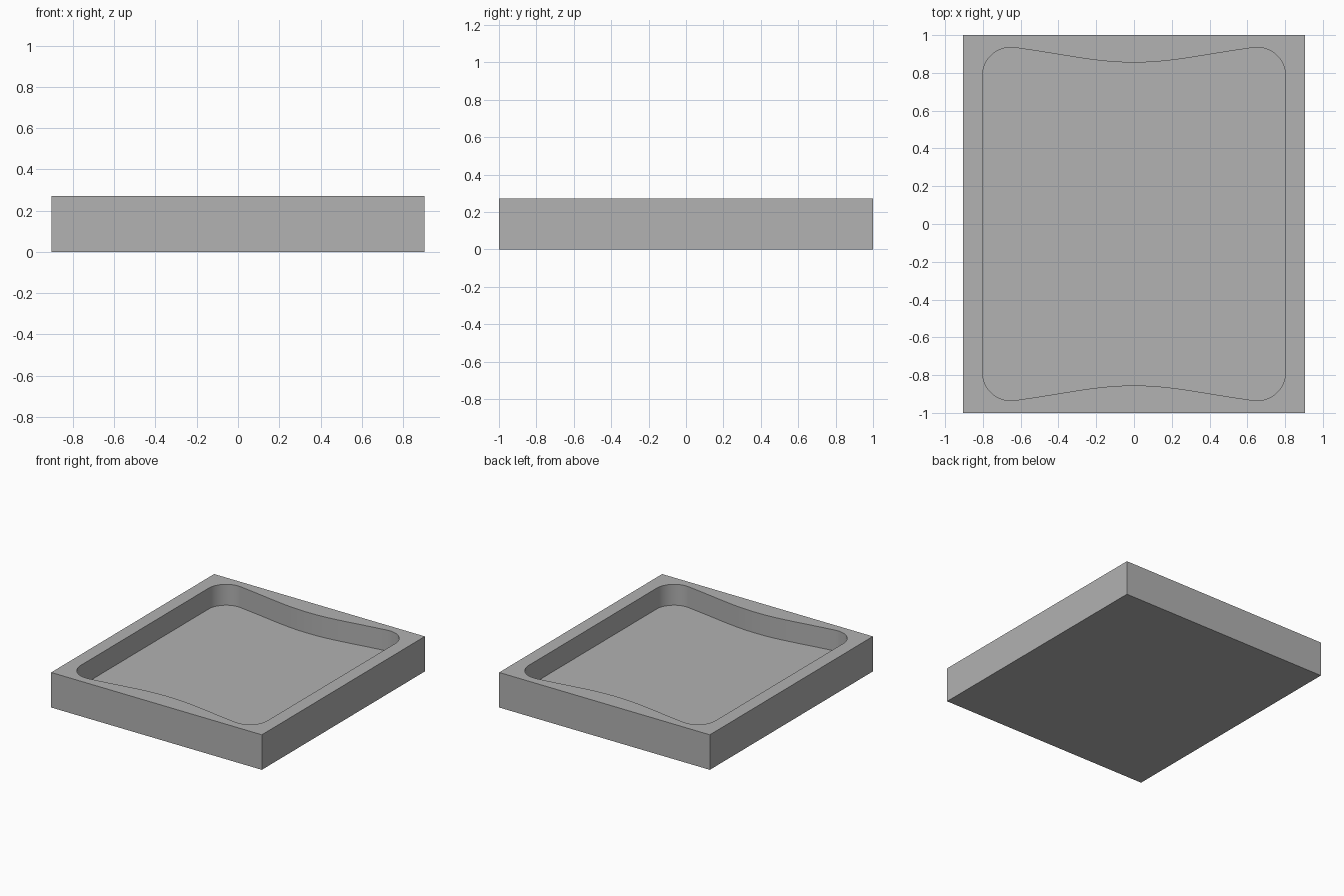
import bpy
import bmesh
import math
from mathutils import Vector
from mathutils.geometry import interpolate_bezier

if "Cube" in bpy.data.objects:
    bpy.data.objects.remove(bpy.data.objects["Cube"], do_unlink=True)

WIDTH, LENGTH, HEIGHT, FLOOR = 1.81, 2.0, 0.272, 0.11

grey = bpy.data.materials.new("mid_grey")
grey.use_nodes = True
colour = (0.445, 0.445, 0.445, 1)
grey.diffuse_color = colour
grey.node_tree.nodes["Principled BSDF"].inputs["Base Color"].default_value = colour


def prism(name, outline, bottom, top):
    """Extrude a closed outline between two heights."""
    bm = bmesh.new()
    face = bm.faces.new([bm.verts.new((x, y, bottom)) for x, y in outline])
    moved = bmesh.ops.extrude_face_region(bm, geom=[face])["geom"]
    verts = [v for v in moved if isinstance(v, bmesh.types.BMVert)]
    bmesh.ops.translate(bm, verts=verts, vec=(0, 0, top - bottom))
    bmesh.ops.recalc_face_normals(bm, faces=bm.faces)
    mesh = bpy.data.meshes.new(name)
    bm.to_mesh(mesh)
    bm.free()
    mesh.materials.append(grey)
    obj = bpy.data.objects.new(name, mesh)
    bpy.context.collection.objects.link(obj)
    return obj


# Quarter of the pocket outline: rounded corner, then a wave into the middle
centre, radius, sweep = Vector((0.652, 0.785)), 0.15, math.radians(98)
quarter = []
for i in range(17):
    a = sweep * i / 16
    quarter.append(centre + radius * Vector((math.cos(a), math.sin(a))))
start, end = quarter[-1], Vector((0, 0.855))
handle = start + 0.3 * Vector((-math.sin(sweep), math.cos(sweep))).normalized()
wave = interpolate_bezier(start, handle, Vector((0.2, 0.855)), end, 17)
quarter += [p.to_2d() for p in wave[1:]]

# Mirror the quarter across both axes
half = [(p.x, p.y) for p in quarter]
half += [(-x, y) for x, y in reversed(half[:-1])]
pocket = half + [(-x, -y) for x, y in half]

# Tray block with the pocket cut out of its top
w, l = WIDTH / 2, LENGTH / 2
tray = prism("tray", [(-w, -l), (w, -l), (w, l), (-w, l)], 0, HEIGHT)
cutter = prism("pocket_cutter", pocket, FLOOR, HEIGHT + 0.2)
cutter.hide_render = True

cut = tray.modifiers.new("pocket", "BOOLEAN")
cut.operation = "DIFFERENCE"
cut.solver = "EXACT"
cut.object = cutter
bpy.ops.object.select_all(action="DESELECT")
bpy.context.view_layer.objects.active = tray
tray.select_set(True)
bpy.ops.object.modifier_apply(modifier=cut.name)
bpy.data.objects.remove(cutter, do_unlink=True)
bpy.ops.object.shade_smooth_by_angle(angle=math.radians(30))
